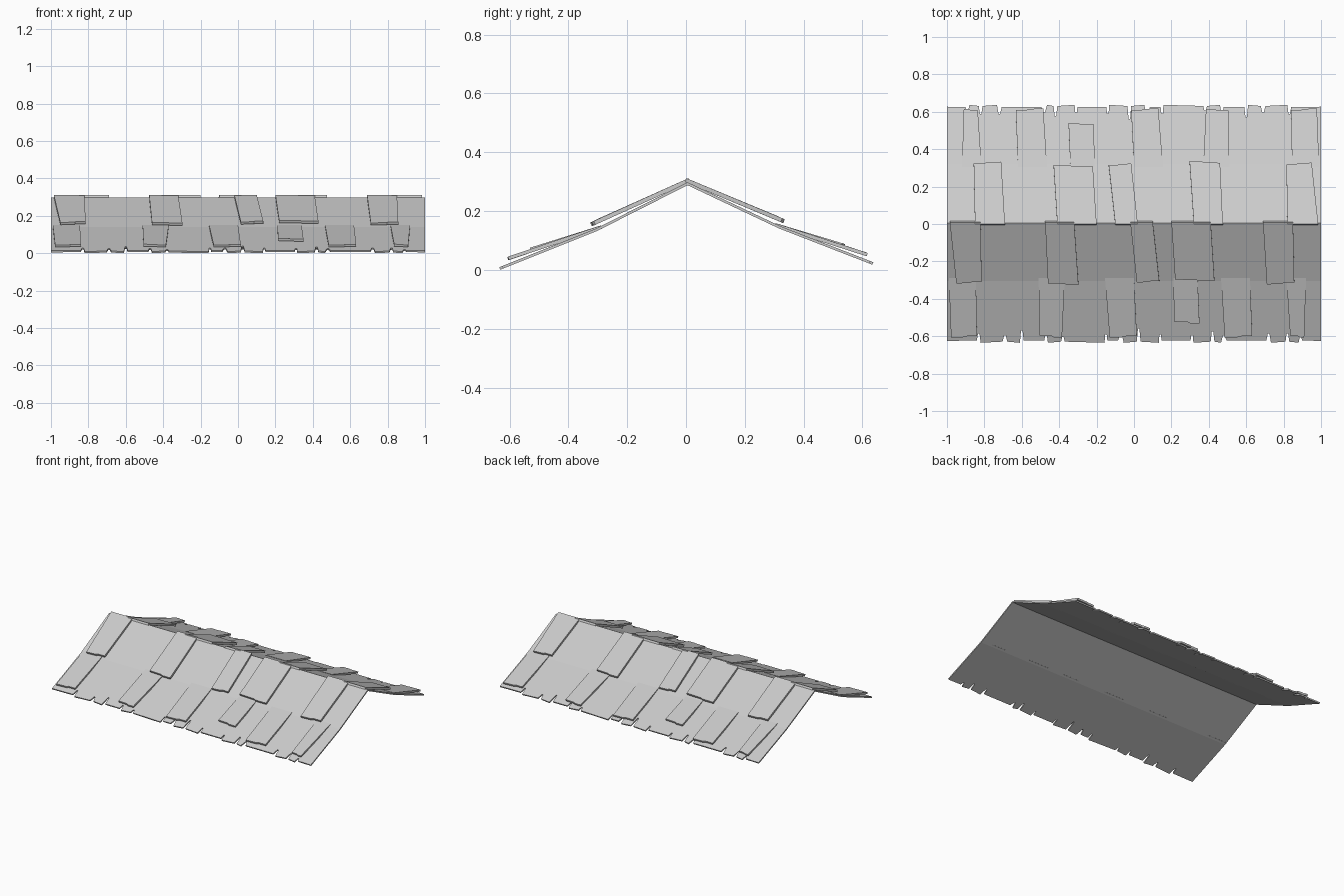
import bpy, bmesh

cube = bpy.data.objects.get("Cube")
if cube:
    bpy.data.objects.remove(cube)

grey = bpy.data.materials.new("weathered grey")
grey.use_nodes = True
COLOUR = (0.6, 0.6, 0.6, 1)
grey.diffuse_color = COLOUR
grey.node_tree.nodes["Principled BSDF"].inputs["Base Color"].default_value = COLOUR

RIDGE_Y, RIDGE_Z = 0.005, 0.298


class Slope:
    """One side of the roof: u runs along the ridge, d runs outwards from it."""
    def __init__(self, name, sign, kink, eave):
        self.name, self.sign, self.kink, self.eave = name, sign, kink, eave

    def height(self, d, lower):
        (d0, z0), (d1, z1) = (self.kink, self.eave) if lower else ((0, RIDGE_Z), self.kink)
        return z0 + (z1 - z0) * (d - d0) / (d1 - d0)

    def point(self, u, d, lower, lift=0):
        return (u * self.sign, RIDGE_Y - d * self.sign, self.height(d, lower) + lift)


def make_sheet(name, polygons, thickness):
    """Thin slab whose top follows the given polygons."""
    bm = bmesh.new()
    for poly in polygons:
        bm.faces.new([bm.verts.new(p) for p in poly])
    bmesh.ops.remove_doubles(bm, verts=bm.verts, dist=0.0005)
    bm.normal_update()
    for f in bm.faces:
        if f.normal.z < 0:
            f.normal_flip()
    mesh = bpy.data.meshes.new(name)
    bm.to_mesh(mesh)
    bm.free()
    mesh.materials.append(grey)
    obj = bpy.data.objects.new(name, mesh)
    bpy.context.collection.objects.link(obj)
    solid = obj.modifiers.new("thickness", "SOLIDIFY")
    solid.thickness = thickness
    solid.offset = -1


# Splits in the eave: centre, depth, width
NOTCHES = [(-.83, .05, .02), (-.69, .04, .025), (-.60, .065, .02), (-.47, .04, .02),
           (-.38, .03, .02), (-.15, .045, .015), (-.07, .05, .03), (.025, .075, .02),
           (.14, .045, .015), (.31, .04, .015), (.42, .06, .02), (.48, .04, .03),
           (.72, .05, .025), (.82, .05, .02), (.89, .03, .02)]

# Shingles: left and right at the top, left and right at the bottom, length
UPPER = [(-.985, -.82, -.95, -.815, .32), (-.475, -.32, -.46, -.297, .325),
         (-.02, .10, .015, .135, .315), (.20, .41, .22, .43, .305),
         (.69, .85, .71, .857, .325)]
LOWER = [(-.99, -.845, -.978, -.84, .61), (-.51, -.37, -.505, -.385, .605),
         (-.155, .0, -.13, .015, .61), (.21, .34, .215, .35, .53),
         (.465, .62, .485, .632, .61), (.815, .92, .835, .91, .605)]


def eave_outline(depth):
    """Jagged lower edge with narrow V splits, left to right."""
    edge = [(-1, depth - .01)]
    for i, (u, cut, width) in enumerate(NOTCHES):
        wobble = .006 * (i % 3 - 1)
        edge += [(u - width / 2, depth - .006 + wobble), (u - .004, depth - cut),
                 (u + .004, depth - cut), (u + width / 2, depth - .006 - wobble)]
    return edge + [(1, depth - .01)]


def build_deck(s):
    """Upper plane and flatter, split lower plane."""
    k = s.kink[0]
    upper = [s.point(u, d, False) for u, d in ((-1, 0), (1, 0), (1, k), (-1, k))]
    rim = [(1, k), (-1, k)] + eave_outline(s.eave[0])
    make_sheet(s.name + "_roof_deck", [upper, [s.point(u, d, True) for u, d in rim]], .009)


def build_shingles(s, row, specs, start, lower, lifts, thickness):
    for i, (a, b, c, e, end) in enumerate(specs):
        step = .006 * (-1) ** i
        mid = c + (e - c) * .55
        shape = [(a, start), (b, start), (e, end - step), (mid + .01, end - step),
                 (mid, end), (c, end + step / 2)]
        pts = [s.point(u, d, lower,
                       lifts[0] + (lifts[1] - lifts[0]) * (d - start) / (end - start))
               for u, d in shape]
        make_sheet(f"{s.name}_{row}_shingle_{i + 1}", [pts], thickness)


for slope in (Slope("front", 1, (.31, .141), (.64, .009)),
              Slope("back", -1, (.315, .149), (.632, .026))):
    build_deck(slope)
    build_shingles(slope, "upper", UPPER, -.004, False, (.012, .03), .014)
    build_shingles(slope, "lower", LOWER, slope.kink[0] - .015, True, (.004, .024), .012)
